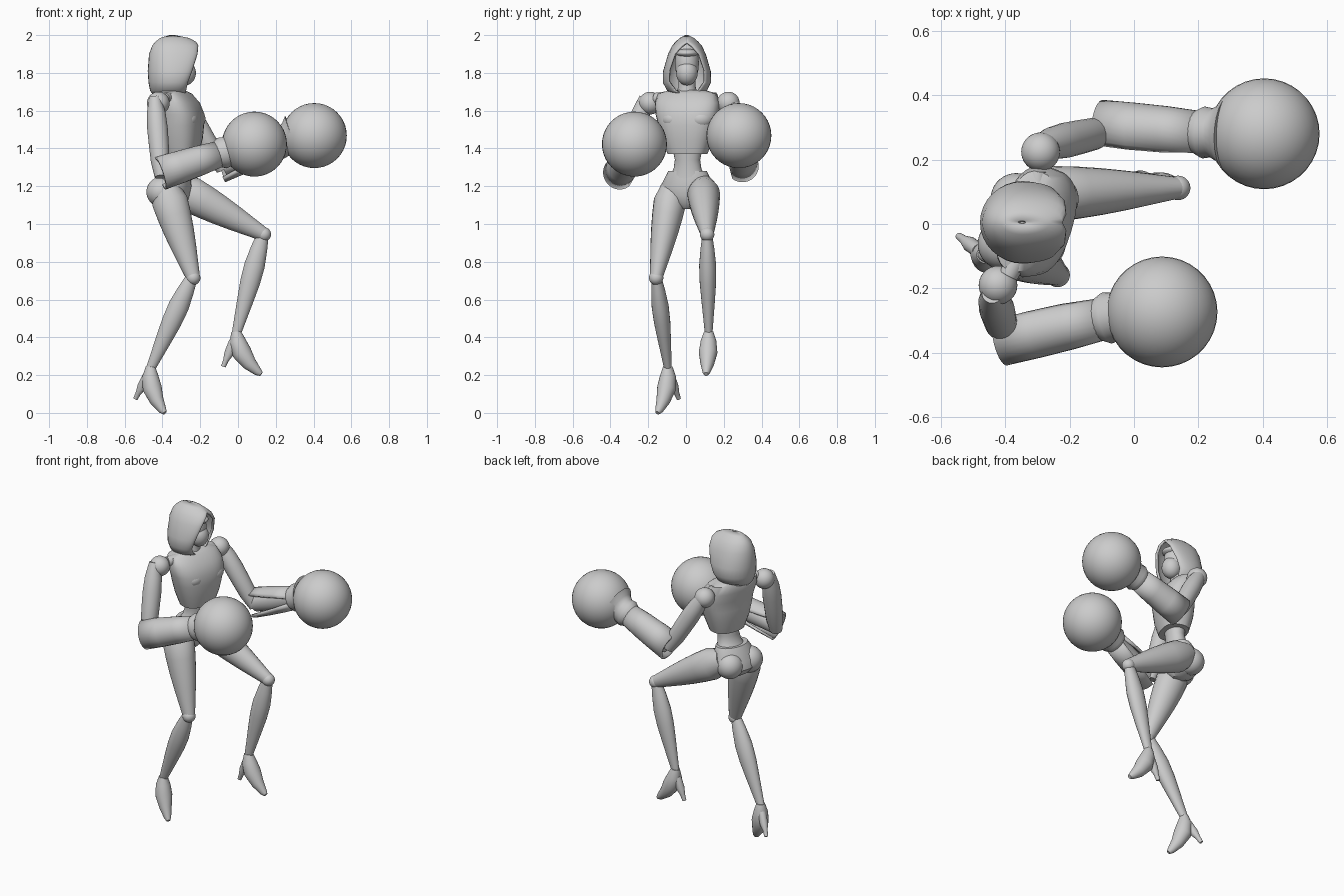
import bpy, math
from mathutils import Vector, Matrix

if "Cube" in bpy.data.objects:
    bpy.data.objects.remove(bpy.data.objects["Cube"])

grey = bpy.data.materials.new("plain grey")
grey.use_nodes = True
grey.diffuse_color = (0.6, 0.6, 0.6, 1)
grey.node_tree.nodes["Principled BSDF"].inputs["Base Color"].default_value = (0.6, 0.6, 0.6, 1)


def finish(ob, name, angle=40):
    ob.name = name
    ob.data.materials.append(grey)
    bpy.ops.object.select_all(action='DESELECT')
    ob.select_set(True)
    bpy.context.view_layer.objects.active = ob
    bpy.ops.object.shade_smooth_by_angle(angle=math.radians(angle))


def skin(name, rings, is_open=False, thickness=0.015):
    """Join rings of points into a closed solid, or into a thick open shell."""
    n = len(rings[0])
    faces = []
    for i in range(len(rings) - 1):
        for j in range(n - 1 if is_open else n):
            k = (j + 1) % n
            faces.append((i * n + j, i * n + k, i * n + n + k, i * n + n + j))
    if not is_open:
        last = (len(rings) - 1) * n
        faces.append(tuple(reversed(range(n))))
        faces.append(tuple(range(last, last + n)))
    mesh = bpy.data.meshes.new(name)
    mesh.from_pydata([point for ring in rings for point in ring], [], faces)
    ob = bpy.data.objects.new(name, mesh)
    bpy.context.collection.objects.link(ob)
    finish(ob, name)
    bpy.ops.object.mode_set(mode='EDIT')
    bpy.ops.mesh.select_all(action='SELECT')
    bpy.ops.mesh.remove_doubles(threshold=0.0005)
    bpy.ops.mesh.normals_make_consistent(inside=False)
    bpy.ops.object.mode_set(mode='OBJECT')
    if is_open:
        modifier = ob.modifiers.new("thickness", 'SOLIDIFY')
        modifier.thickness = thickness
        modifier.offset = -1


def tube(name, points, radii, ratio=1.0, place=Matrix.Identity(4), slit=None):
    """Loft oval rings along points; a slit angle leaves a gap that narrows along the way."""
    rings, sides, last = [], 22, len(points) - 1
    for i, (point, radius) in enumerate(zip(points, radii)):
        along = (points[min(i + 1, last)] - points[max(i - 1, 0)]).normalized()
        across = (Vector((0, 1, 0)) - along * along.y).normalized()
        up = along.cross(across)
        ring = []
        for j in range(sides):
            angle = math.tau * j / sides
            if slit is not None:
                gap = math.radians(50 - 35 * i / last)
                angle = slit + gap + (math.tau - 2 * gap) * j / (sides - 1)
            offset = across * ratio * math.cos(angle) + up * math.sin(angle)
            ring.append(place @ (point + offset * radius))
        rings.append(ring)
    skin(name, rings, slit is not None)


def strut(name, start, end, radii, ratio=1.0, slit=None):
    """Straight limb between two joints with evenly spaced radii."""
    start, end = Vector(start), Vector(end)
    points = [start.lerp(end, i / (len(radii) - 1)) for i in range(len(radii))]
    tube(name, points, radii, ratio, slit=slit)


def body(name, levels, power=1.0):
    """Stack level rings of (height, x, half depth, half width), turned with the stance."""
    turn = Matrix.Rotation(math.radians(-17), 3, 'Z')
    rings, sides = [], 28
    for z, x, depth, width in levels:
        ring = []
        for j in range(sides):
            c, s = math.cos(math.tau * j / sides), math.sin(math.tau * j / sides)
            flat = Vector((math.copysign(abs(c) ** power, c) * depth,
                           math.copysign(abs(s) ** power, s) * width, 0))
            ring.append(turn @ flat + Vector((x, 0.008, z)))
        rings.append(ring)
    skin(name, rings)


def ball(name, center, radius, squash=(1, 1, 1)):
    bpy.ops.mesh.primitive_uv_sphere_add(segments=36, ring_count=20, radius=radius, location=center)
    bpy.context.object.scale = squash
    finish(bpy.context.object, name, 60)


# torso
body("chest", [(1.37, -.295, .08, .105), (1.45, -.295, .1, .135), (1.52, -.295, .105, .155),
               (1.58, -.295, .105, .17), (1.64, -.315, .1, .175), (1.69, -.335, .075, .16),
               (1.71, -.345, .055, .09)], power=.8)
body("waist", [(1.42, -.3, .06, .085), (1.34, -.305, .055, .068), (1.29, -.315, .06, .075),
               (1.24, -.335, .08, .11)])
body("pelvis", [(1.28, -.33, .07, .105), (1.2, -.35, .1, .145), (1.15, -.36, .1, .14),
                (1.11, -.35, .08, .09), (1.08, -.34, .04, .03)])
strut("neck", (-.335, .005, 1.66), (-.325, .005, 1.8), [.065, .045, .045])
for side, sign in (("right", -1), ("left", 1)):
    y = .008 + sign * .07
    ball(side + "_bust", (-.255 + sign * .02, y, 1.555), .07, (.9, 1, .8))
    ball(side + "_buttock", (-.385 + sign * .02, y, 1.17), .08)
    strut(side + "_collar", (-.3, .005, 1.675), (-.345 + sign * .045, sign * .16, 1.665),
          [.02, .035, .03])

# head with mask and brow
ball("head", (-.31, .005, 1.85), .07, (1, .9, 1.7))
ball("mask", (-.28, .005, 1.8), .06, (.95, .95, 1.1))
ball("brow", (-.285, .005, 1.905), .06, (1, .95, .4))

# hood: arcs of (height, back depth, half width, front edge x, half opening)
hood, middle, steps = [], -.347, 8
for z, back, width, front, opening in [
        (1.68, .1, .06, -.28, .012), (1.705, .118, .105, -.275, .06), (1.75, .127, .128, -.265, .092),
        (1.81, .131, .126, -.242, .092), (1.9, .124, .1, -.214, .062), (1.945, .107, .078, -.21, .025),
        (1.965, .09, .06, -.222, 0), (1.985, .065, .038, -.26, 0), (2, .015, .008, -.335, 0)]:
    half = []
    for j in range(2 * steps + 1):
        c, s = math.cos(math.pi / 2 * j / steps), math.sin(math.pi / 2 * j / steps)
        if j < steps:
            half.append((middle + (front - middle) * c, opening + (width - opening) * s))
        else:
            half.append((middle + back * c, width * s))
    arc = half + [(x, -y) for x, y in reversed(half[:-1])]
    hood.append([(x, y + .005, z) for x, y in arc])
skin("hood", hood, is_open=True)


# arm: shoulder ball, upper arm, slit gauntlet, flared cuff and round glove
def arm(side, shoulder, top, bend, elbow, wrist, glove, inner):
    ball(side + "_shoulder", shoulder, .06)
    strut(side + "_upper_arm", top, bend, [.032, .05, .055, .053, .05, .036])
    elbow, wrist = Vector(elbow), Vector(wrist)
    along = (wrist - elbow).normalized()
    strut(side + "_gauntlet", elbow, wrist, [.09, .086, .08, .07], .95, inner)
    strut(side + "_forearm", elbow + along * .02, wrist, [.055, .062, .06], .9)
    strut(side + "_cuff", wrist - along * .01, wrist + along * .1, [.07, .085, .08, .095, .125], .95)
    ball(side + "_glove", glove, .172)


arm("right", (-.422, -.19, 1.64), (-.44, -.215, 1.67), (-.405, -.335, 1.25),
    (-.41, -.355, 1.268), (-.1, -.295, 1.37), (.087, -.273, 1.423), 0)
arm("left", (-.29, .224, 1.64), (-.3, .24, 1.665), (-.08, .29, 1.29),
    (-.1, .3, 1.305), (.2, .285, 1.42), (.404, .28, 1.468), math.pi)


# leg: thigh, knee, shin, and a heeled shoe turned about the ankle
def leg(side, hip, knee, ankle, pitch, yaw):
    strut(side + "_thigh", hip, knee, [.068, .096, .09, .08, .067, .052, .037], .9)
    ball(side + "_knee", knee, .038)
    strut(side + "_shin", Vector(knee) + Vector((0, 0, .02)), ankle,
          [.028, .044, .055, .053, .044, .034, .024], .82)
    place = (Matrix.Translation(ankle) @ Matrix.Rotation(math.radians(yaw), 4, 'Z')
             @ Matrix.Rotation(math.radians(pitch), 4, 'Y'))
    sole = [(0, .015), (.007, -.035), (.03, -.095), (.072, -.155), (.117, -.198), (.134, -.21)]
    heel = [(-.013, -.035), (-.038, -.1), (-.054, -.135), (-.068, -.17)]
    for part, outline, radii in (("shoe", sole, [.026, .044, .052, .038, .022, .012]),
                                 ("heel", heel, [.024, .025, .015, .012])):
        tube(side + "_" + part, [Vector((x, 0, z)) for x, z in outline], radii, .95, place)


leg("right", (-.385, -.07, 1.2), (-.237, -.158, .715), (-.465, -.095, .23), 10, -36)
leg("left", (-.33, .09, 1.2), (.137, .112, .945), (-.01, .12, .415), 0, -6)
